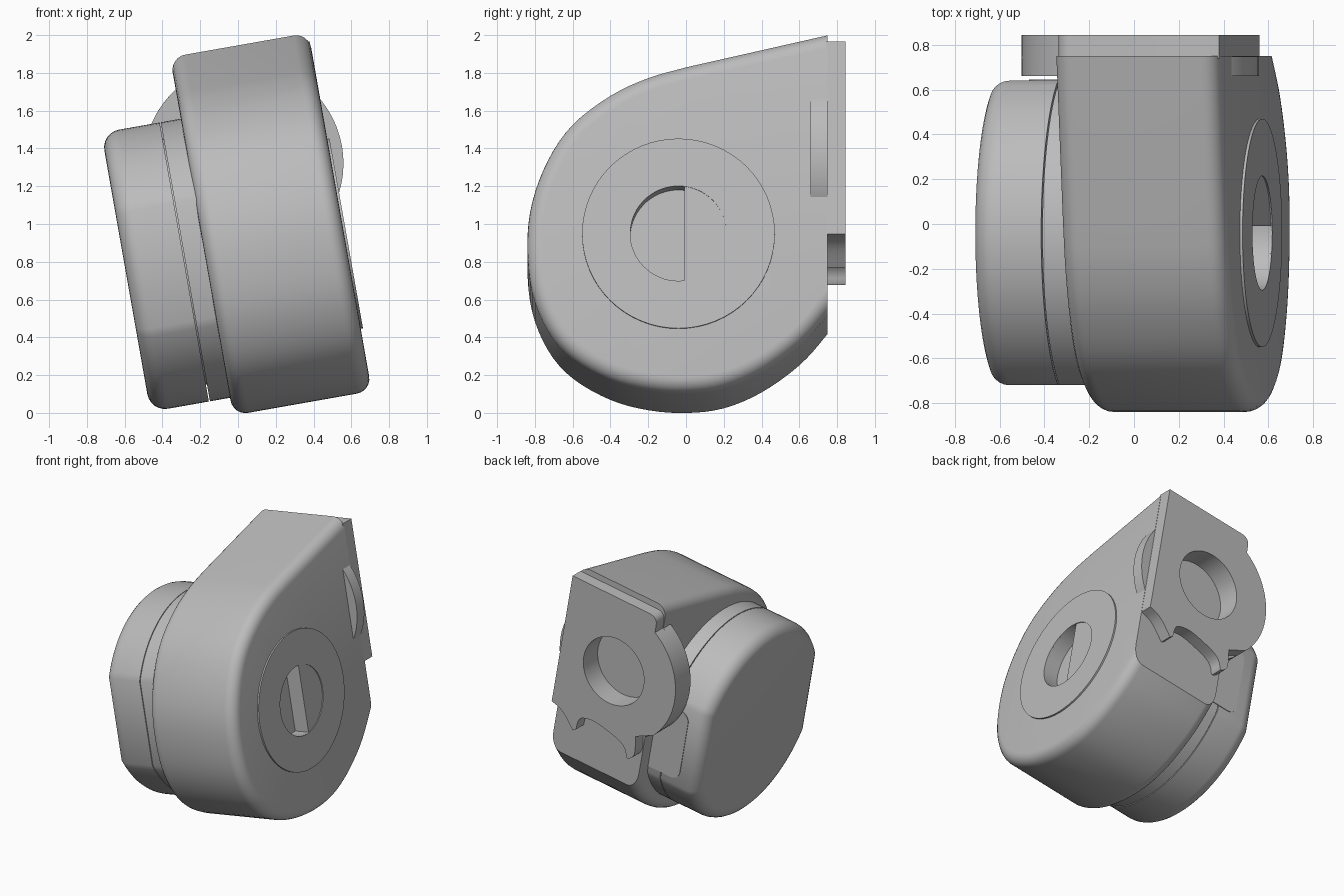
import bpy, bmesh, math
from mathutils import Vector

cube = bpy.data.objects.get("Cube")
if cube:
    bpy.data.objects.remove(cube, do_unlink=True)

TILT = math.radians(-10)
LIFT = 0.849
AXIS_Y = -0.04

grey = bpy.data.materials.new("plain_grey")
grey.use_nodes = True
grey.diffuse_color = (0.5, 0.5, 0.5, 1)
grey.node_tree.nodes["Principled BSDF"].inputs["Base Color"].default_value = (0.5, 0.5, 0.5, 1)


def arc(cx, cy, r, start, end, n):
    """Points on an arc, angles in degrees."""
    angles = [math.radians(start + (end - start) * i / n) for i in range(n + 1)]
    return [(cx + r * math.cos(t), cy + r * math.sin(t)) for t in angles]


def circle(cx, cy, r, n=64):
    return arc(cx, cy, r, 0, 360, n)[:-1]


def spline(pts, steps=4):
    """Smooth curve through the given points."""
    p = [Vector(q) for q in pts]
    p = [2 * p[0] - p[1]] + p + [2 * p[-1] - p[-2]]
    out = []
    for a, b, c, d in zip(p, p[1:], p[2:], p[3:]):
        for i in range(steps):
            t = i / steps
            out.append(tuple(0.5 * (2 * b + (c - a) * t + (2 * a - 5 * b + 4 * c - d) * t * t
                                    + (3 * b - a - 3 * c + d) * t ** 3)))
    return out + [tuple(pts[-1])]


def prism(name, outline, axis, lo, hi, round_lo=0, round_hi=0, cut_y=None):
    """Extrude an outline along x (outline is y, z) or along y (outline is x, z)."""
    bm = bmesh.new()
    place = (lambda u, v, d: (d, u, v)) if axis == "x" else (lambda u, v, d: (u, d, v))
    rings = [[bm.verts.new(place(u, v, d)) for u, v in outline] for d in (lo, hi)]
    caps = [bm.faces.new(r) for r in rings]
    n = len(outline)
    for i in range(n):
        j = (i + 1) % n
        bm.faces.new((rings[0][i], rings[0][j], rings[1][j], rings[1][i]))
    bmesh.ops.recalc_face_normals(bm, faces=bm.faces)
    rims = [list(c.edges) for c in caps]
    for rim, radius in zip(rims, (round_lo, round_hi)):
        if radius:
            bmesh.ops.bevel(bm, geom=rim, offset=radius, segments=6, profile=0.5,
                            affect="EDGES", clamp_overlap=False)
    if cut_y is not None:
        geom = bm.verts[:] + bm.edges[:] + bm.faces[:]
        cut = bmesh.ops.bisect_plane(bm, geom=geom, plane_co=(0, cut_y, 0),
                                     plane_no=(0, 1, 0), clear_outer=True)
        edges = [e for e in cut["geom_cut"] if isinstance(e, bmesh.types.BMEdge)]
        bmesh.ops.holes_fill(bm, edges=edges, sides=0)
    bmesh.ops.recalc_face_normals(bm, faces=bm.faces)
    mesh = bpy.data.meshes.new(name)
    bm.to_mesh(mesh)
    bm.free()
    mesh.materials.append(grey)
    obj = bpy.data.objects.new(name, mesh)
    bpy.context.collection.objects.link(obj)
    obj.rotation_euler.y = TILT
    obj.location.z = LIFT
    return obj


def carve(obj, cutter):
    mod = obj.modifiers.new("cut", "BOOLEAN")
    mod.operation = "DIFFERENCE"
    mod.solver = "EXACT"
    mod.object = cutter
    bpy.context.view_layer.objects.active = obj
    bpy.ops.object.modifier_apply(modifier=mod.name)


# Teardrop housing, flat at the back
curve = spline([(0, .908), (-.2, .85), (-.4, .755), (-.6, .6), (-.73, .41), (-.815, .18),
                (-.84, -.05), (-.815, -.3), (-.73, -.51), (-.6, -.66), (-.4, -.775),
                (-.2, -.83), (0, -.845), (.2, -.82), (.4, -.735), (.6, -.59),
                (.75, -.42), (.95, -.15)])
housing = prism("housing", [(.95, 1.126)] + curve, "x", -.175, .57, .08, .08, cut_y=.75)

# Round cover on the side, with a half-round recess
cover = prism("side_cover", circle(AXIS_Y, 0, .51), "x", .5, .582)

# Back plate with a round lobe and a wavy lower edge
HOLE = (.11, .46)
lower_edge = spline([(-.155, .045), (-.168, -.1), (-.115, -.155), (-.09, -.1), (-.04, -.055),
                     (.07, -.02), (.2, .004), (.3, -.015), (.33, -.06), (.335, -.125)], 3)
outline = ([(.568, 1.035)] + arc(-.11, .975, .06, 90, 180, 5) + arc(*HOLE, .53, 122, 220, 28)
           + lower_edge + spline([(.36, -.144), (.44, -.06), (.5, -.02), (.568, 0)], 3))
plate = prism("back_plate", outline, "y", .74, .845)
lobe = prism("back_lobe", circle(*HOLE, .53), "y", .66, .749)

# Knob: round with two flats, split by a thin seam
half = math.degrees(math.acos(.68 / .75))
flatted = (arc(AXIS_Y, 0, .75, half, 180 - half, 36)
           + arc(AXIS_Y, 0, .75, 180 + half, 360 - half, 36))
cap = prism("knob_cap", flatted, "x", -.603, -.289, round_lo=.095)
collar = prism("knob_collar", flatted, "x", -.283, -.15)
core = prism("knob_core", circle(AXIS_Y, 0, .66), "x", -.4, -.1)

# Rounded tab on the rear flat of the knob
tab_outline = (arc(-.37, .2, .07, 90, 180, 6) + arc(-.37, -.2, .07, 180, 270, 6)
               + [(-.17, -.27), (-.17, .27)])
tab = prism("knob_tab", tab_outline, "y", .62, .645)

# Cut the recesses
bore = prism("bore_cutter", circle(*HOLE, .26), "y", .67, 1)
recess = prism("recess_cutter", arc(AXIS_Y, 0, .255, 83, 277, 32), "x", .46, .8)
shallow = prism("shallow_cutter", circle(AXIS_Y, 0, .255), "x", .576, .8)
for target in (housing, plate, lobe):
    carve(target, bore)
for target in (housing, cover):
    carve(target, recess)
carve(cover, shallow)
for cutter in (bore, recess, shallow):
    bpy.data.objects.remove(cutter, do_unlink=True)

# Smooth rounded surfaces, keep crisp edges
bpy.ops.object.select_all(action="DESELECT")
for part in (housing, cover, plate, lobe, cap, collar, core, tab):
    part.select_set(True)
bpy.context.view_layer.objects.active = housing
bpy.ops.object.shade_smooth_by_angle(angle=math.radians(30))
